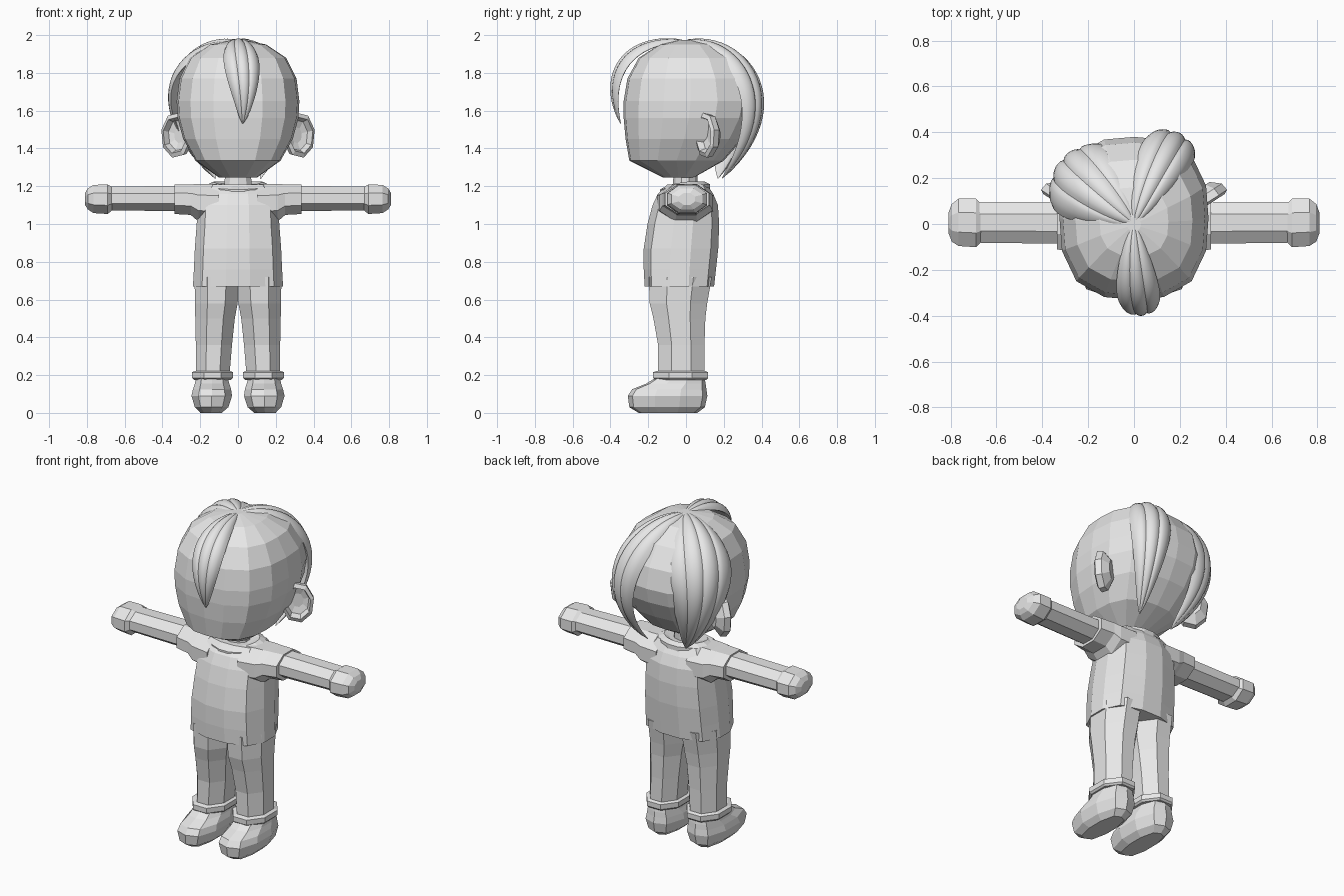
import bpy, bmesh, math
from mathutils import Vector, Matrix
from mathutils.geometry import interpolate_bezier

if "Cube" in bpy.data.objects:
    bpy.data.objects.remove(bpy.data.objects["Cube"])

clay = bpy.data.materials.new("light_grey")
clay.use_nodes = True
GREY = (0.8, 0.8, 0.8, 1)
clay.diffuse_color = GREY
clay.node_tree.nodes["Principled BSDF"].inputs["Base Color"].default_value = GREY


def build(name, rings, mirror=False, smooth=False):
    """Skin a list of equal-length point rings and cap both ends."""
    bm = bmesh.new()
    loops = [[bm.verts.new(p) for p in ring] for ring in rings]
    n = len(loops[0])
    for a, b in zip(loops, loops[1:]):
        for i in range(n):
            j = (i + 1) % n
            bm.faces.new((a[i], a[j], b[j], b[i]))
    bm.faces.new(loops[0][::-1])
    bm.faces.new(loops[-1])
    bmesh.ops.recalc_face_normals(bm, faces=bm.faces)
    mesh = bpy.data.meshes.new(name)
    bm.to_mesh(mesh)
    bm.free()
    mesh.materials.append(clay)
    obj = bpy.data.objects.new(name, mesh)
    bpy.context.collection.objects.link(obj)
    if mirror:
        mod = obj.modifiers.new("Mirror", "MIRROR")
        mod.use_mirror_merge = False
    if smooth:
        bpy.ops.object.select_all(action="DESELECT")
        obj.select_set(True)
        bpy.context.view_layer.objects.active = obj
        bpy.ops.object.shade_smooth_by_angle(angle=math.radians(40))
    return obj


def section(along, u0, u1, v0, v1, n, power, axis, phase):
    """Superellipse ring filling a box, at one station on an axis."""
    pts = []
    for i in range(n):
        t = 2 * math.pi * (i + phase) / n
        c, s = math.cos(t), math.sin(t)
        k = (abs(c) ** power + abs(s) ** power) ** (-1 / power)
        u = (u0 + u1) / 2 + (u1 - u0) / 2 * k * c
        v = (v0 + v1) / 2 + (v1 - v0) / 2 * k * s
        pts.append(Vector((u, v, along) if axis == "z" else (along, u, v)))
    return pts


def loft(name, stations, n=8, power=2.6, axis="z", phase=0.5, mirror=False, warp=None):
    rings = [section(*s, n, power, axis, phase) for s in stations]
    if warp:
        rings = [[warp(p) for p in r] for r in rings]
    return build(name, rings, mirror)


def sym(z, half, y0, y1):
    return (z, -half, half, y0, y1)


# Head and neck
loft("head", [sym(1.245, .1, -.12, .04), sym(1.335, .225, -.30, .2),
              sym(1.45, .29, -.32, .3), sym(1.56, .32, -.33, .36),
              sym(1.65, .325, -.33, .38), sym(1.77, .31, -.31, .355),
              sym(1.88, .255, -.25, .28), sym(1.95, .15, -.14, .16),
              sym(1.975, .03, -.03, .03)], n=16, power=2.7, phase=0)
loft("neck", [sym(1.15, .1, -.1, .09), sym(1.21, .075, -.07, .06),
              sym(1.32, .07, -.06, .06)], n=10, power=2)

# Cupped ears, turned outward
turn = Matrix.Translation((.33, .1, 1.47)) @ Matrix.Rotation(math.radians(33), 4, "Z")
ear = []
for scale, depth in ((.35, .035), (.68, .025), (.8, -.01), (1, 0), (.95, .035), (.5, .07)):
    ear.append([turn @ Vector((.093 * scale * math.cos(a), depth, .122 * scale * math.sin(a)))
                for a in (math.tau * (i + .3) / 8 for i in range(8))])
build("ears", ear, mirror=True)

# Shirt
loft("shirt_body", [sym(.67, .24, -.22, .15), sym(.76, .235, -.225, .16),
                    sym(.87, .23, -.225, .172), sym(1.0, .22, -.205, .177),
                    sym(1.1, .215, -.178, .17), sym(1.16, .2, -.15, .145),
                    sym(1.21, .16, -.1, .11)], n=12, power=3)
loft("sleeves", [(.1, -.16, .15, 1.0, 1.215), (.21, -.145, .145, 1.01, 1.215),
                 (.25, -.13, .135, 1.045, 1.213), (.335, -.115, .125, 1.05, 1.213)],
     axis="x", mirror=True)
loft("collar", [sym(1.175, .165, -.14, .13), sym(1.21, .165, -.14, .13),
                sym(1.225, .13, -.1, .1), sym(1.215, .1, -.09, .085)],
     n=16, power=2, warp=lambda p: Vector((p.x, p.y, p.z + .2 * min(p.y, 0))))

# Arms and mitten hands
loft("arms", [(.28, -.09, .1, 1.065, 1.205), (.68, -.085, .1, 1.07, 1.2)],
     axis="x", mirror=True)
loft("hands", [(.66, -.075, .085, 1.075, 1.195), (.69, -.105, .115, 1.05, 1.212),
               (.765, -.1, .115, 1.055, 1.21), (.795, -.08, .09, 1.075, 1.19),
               (.81, -.04, .05, 1.1, 1.165)], axis="x", mirror=True)

# Trousers with turned-up cuffs
loft("trouser_legs", [(.18, .045, .225, -.15, .1), (.36, .03, .225, -.15, .1),
                      (.5, .015, .228, -.175, .105), (.58, 0, .23, -.195, .115),
                      (.72, -.01, .232, -.2, .14)], power=3.2, mirror=True)
loft("trouser_cuffs", [(.175, .035, .235, -.165, .11), (.185, .025, .245, -.178, .12),
                       (.215, .025, .245, -.178, .12), (.222, .04, .23, -.155, .105)],
     power=3.2, mirror=True)

# Shoes
loft("shoes", [(0, .085, .2, -.25, .06), (.03, .05, .23, -.3, .1),
               (.09, .03, .248, -.308, .113), (.125, .035, .24, -.285, .108),
               (.155, .045, .23, -.21, .104), (.2, .055, .22, -.14, .095)],
     n=10, power=2.8, mirror=True)


# Ribbed hair locks that sweep out from the crown
def lock(name, path, width, height, ribs, bend):
    spine = interpolate_bezier(*[Vector(p) for p in path], 26)
    middle = Vector((0, 0, 1.62))
    rings = []
    across = ribs * 6
    for i, c in enumerate(spine):
        t = i / (len(spine) - 1)
        grow = max(math.sin(math.pi * t ** .9), 0) ** .75 + .02
        tangent = (spine[min(i + 1, 25)] - spine[max(i - 1, 0)]).normalized()
        out = c - middle
        out = (out - tangent * out.dot(tangent)).normalized()
        side = tangent.cross(out)
        ring = []
        for k in range(across + 1):
            u = 2 * k / across - 1
            rib = abs(math.sin(math.pi * ribs * k / across)) ** .6
            lift = height * (.75 * math.sqrt(1 - u * u) + .35 * rib) - bend * u * u
            ring.append(c + (side * width * u + out * lift) * grow)
        for k in range(across - 1, 0, -1):
            u = 2 * k / across - 1
            lift = -height * .5 * math.sqrt(1 - u * u) - bend * u * u
            ring.append(c + (side * width * u + out * lift) * grow)
        rings.append(ring)
    return build(name, rings, smooth=True)


crown = (0, 0, 1.97)
lock("front_hair_lock", [crown, (.0, -.32, 1.98), (.05, -.44, 1.78), (.025, -.345, 1.53)],
     .092, .03, 3, .02)
lock("back_hair_lock", [crown, (.13, .33, 1.98), (.27, .53, 1.6), (.12, .19, 1.24)],
     .115, .035, 3, .03)
lock("side_hair_lock", [crown, (-.27, .22, 1.98), (-.43, .37, 1.62), (-.12, .17, 1.24)],
     .18, .035, 4, .07)
